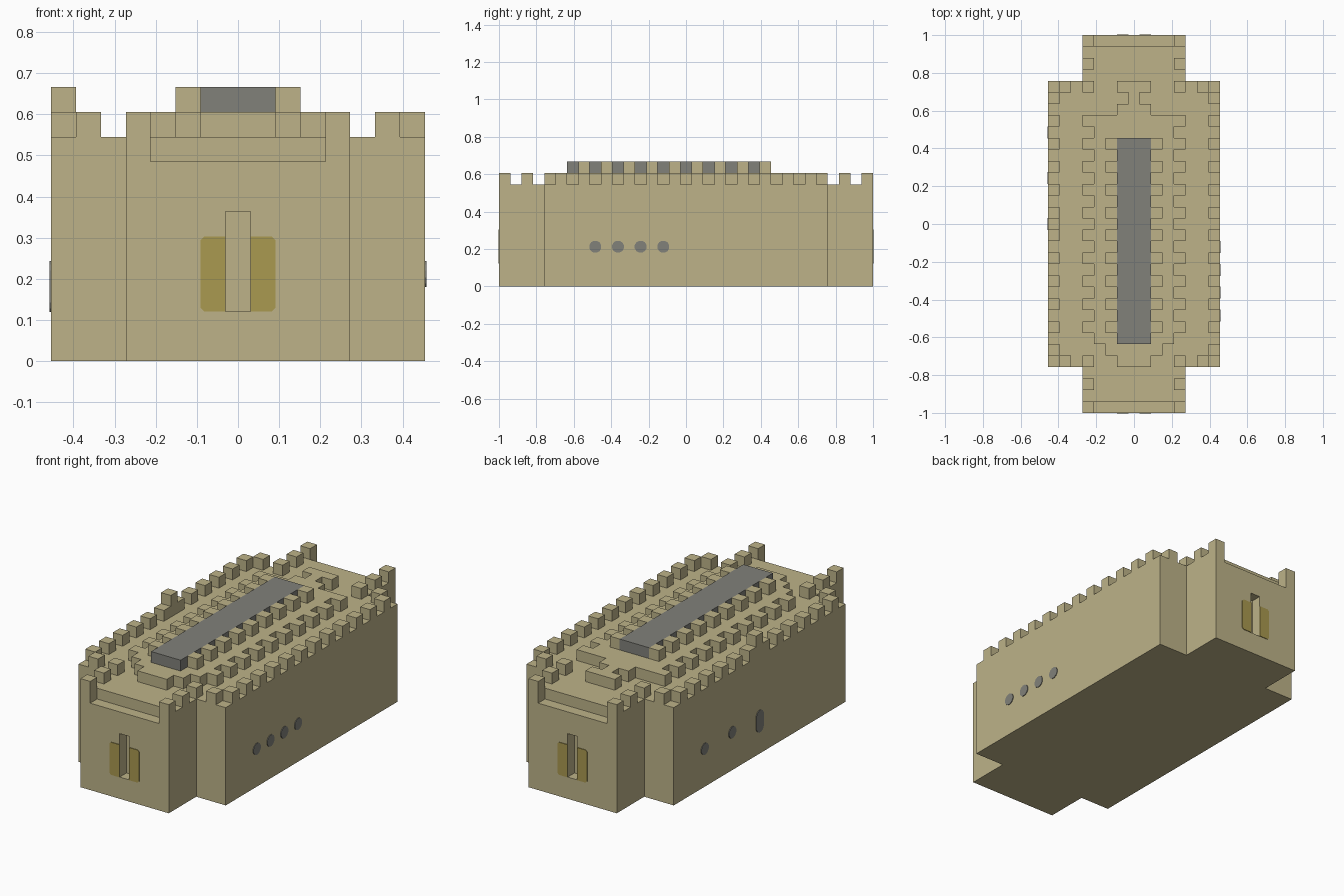
import bpy
import bmesh
import math
from mathutils import Vector

U = 2 / 33  # one building block


def material(name, rgb):
    m = bpy.data.materials.new(name)
    m.use_nodes = True
    m.diffuse_color = (*rgb, 1)
    m.node_tree.nodes["Principled BSDF"].inputs["Base Color"].default_value = (*rgb, 1)
    return m


if "Cube" in bpy.data.objects:
    bpy.data.objects.remove(bpy.data.objects["Cube"])

sand = material("sandstone", (0.51, 0.45, 0.25))
grey = material("grey_stone", (0.22, 0.22, 0.195))
ochre = material("ochre", (0.40, 0.32, 0.08))


def finish(name, bm, mat):
    bmesh.ops.recalc_face_normals(bm, faces=bm.faces)
    mesh = bpy.data.meshes.new(name)
    bm.to_mesh(mesh)
    bm.free()
    mesh.materials.append(mat)
    ob = bpy.data.objects.new(name, mesh)
    bpy.context.collection.objects.link(ob)
    return ob


def prism(name, outline, push, mat):
    """Extrude a closed outline (in blocks) along a push vector."""
    bm = bmesh.new()
    face = bm.faces.new([bm.verts.new(Vector(p) * U) for p in outline])
    ext = bmesh.ops.extrude_face_region(bm, geom=[face])
    moved = [v for v in ext["geom"] if isinstance(v, bmesh.types.BMVert)]
    bmesh.ops.translate(bm, verts=moved, vec=Vector(push) * U)
    return finish(name, bm, mat)


def box(name, x0, x1, y0, y1, z0, z1, mat=sand):
    ring = [(x0, y0, z0), (x1, y0, z0), (x1, y1, z0), (x0, y1, z0)]
    return prism(name, ring, (0, 0, z1 - z0), mat)


def cubes(name, cells, z, height=1):
    """A row of battlement cubes centred on the given cells."""
    bm = bmesh.new()
    for x, y in cells:
        made = bmesh.ops.create_cube(bm, size=U)["verts"]
        bmesh.ops.scale(bm, verts=made, vec=(1, 1, height))
        bmesh.ops.translate(bm, verts=made, vec=Vector((x, y, z + height / 2)) * U)
    return finish(name, bm, sand)


# Main hall
box("main_hall", -7.5, 7.5, -12.5, 12.5, 0, 9)

for side, label in ((-1, "front"), (1, "back")):
    # End block with a lower step on its outer edge
    steps = [(12.5, 0), (16.5, 0), (16.5, 8), (15.5, 8), (15.5, 9), (12.5, 9)]
    block = prism(label + "_block", [(-4.5, side * y, z) for y, z in steps], (9, 0, 0), sand)

    # Narrow slit recessed into the end wall
    cutter = box("slit_cutter", -0.5, 0.5, *sorted((side * 15.5, side * 17)), 2, 6)
    cutter.hide_render = True
    cut = block.modifiers.new("slit", "BOOLEAN")
    cut.operation = "DIFFERENCE"
    cut.solver = "EXACT"
    cut.object = cutter
    bpy.context.view_layer.objects.active = block
    bpy.ops.object.modifier_apply(modifier=cut.name)
    bpy.data.objects.remove(cutter)

    # Painted panels either side of the slit, with clipped outer corners
    for sx in (-1, 1):
        panel = [(0.5, 2), (1.35, 2), (1.5, 2.15), (1.5, 4.85), (1.35, 5), (0.5, 5)]
        prism(label + "_slit_panel", [(sx * x, side * 16.5, z) for x, z in panel],
              (0, side * 0.06, 0), ochre)

    # End battlements; the corner posts start at the lower step
    cubes(label + "_battlements",
          [(x * sx, side * y) for sx in (-1, 1) for x, y in ((4, 14), (4, 12), (6, 12))], 9)
    cubes(label + "_corner_posts", [(-4, side * 16), (4, side * 16)], 8, 2)

# Side battlements
for sx, label in ((-1, "right"), (1, "left")):
    cubes(label + "_battlements", [(sx * 7, y) for y in range(-11, 12, 2)], 9)
cubes("right_lookout_post", [(-7, 0)], 9, 2)


# Upper terrace: crenellated outline, stepped front and waisted back spur
def terrace_half_width(row):
    ends = {-12: 1.5, -11: 2.5, -10: 3.5, 10: 1.5, 11: 0.5, 12: 1.5}
    return ends.get(row, 4.5 if row % 2 else 3.5)


edge = []
for row in range(-12, 13):
    w = terrace_half_width(row)
    for p in ((w, row - 0.5), (w, row + 0.5)):
        if not edge or edge[-1] != p:
            edge.append(p)
outline = [(x, y, 9) for x, y in edge] + [(-x, y, 9) for x, y in reversed(edge)]
prism("terrace", outline, (0, 0, 1), sand)

# Grey roof slab with cubes along both sides
box("roof_slab", -1.5, 1.5, -10.5, 7.5, 10, 11, grey)
cubes("roof_battlements", [(x, y) for x in (-2, 2) for y in range(-9, 8, 2)], 10)


# Grey portholes on the side walls
def porthole(name, sx, y, z, stretch=0):
    ring = []
    for i in range(12):
        a = math.tau * (i + 0.5) / 12
        lift = math.copysign(stretch / 2, math.sin(a))
        ring.append((sx * 7.5, y + 0.54 * math.cos(a), z + 0.54 * math.sin(a) + lift))
    prism(name, ring, (sx * 0.06, 0, 0), grey)


for y in (-8, -6, -4, -2):
    porthole("left_porthole", 1, y, 3.5)
for y in (8, 4):
    porthole("right_porthole", -1, y, 3.5)
porthole("right_tall_porthole", -1, 0, 3, 1)
